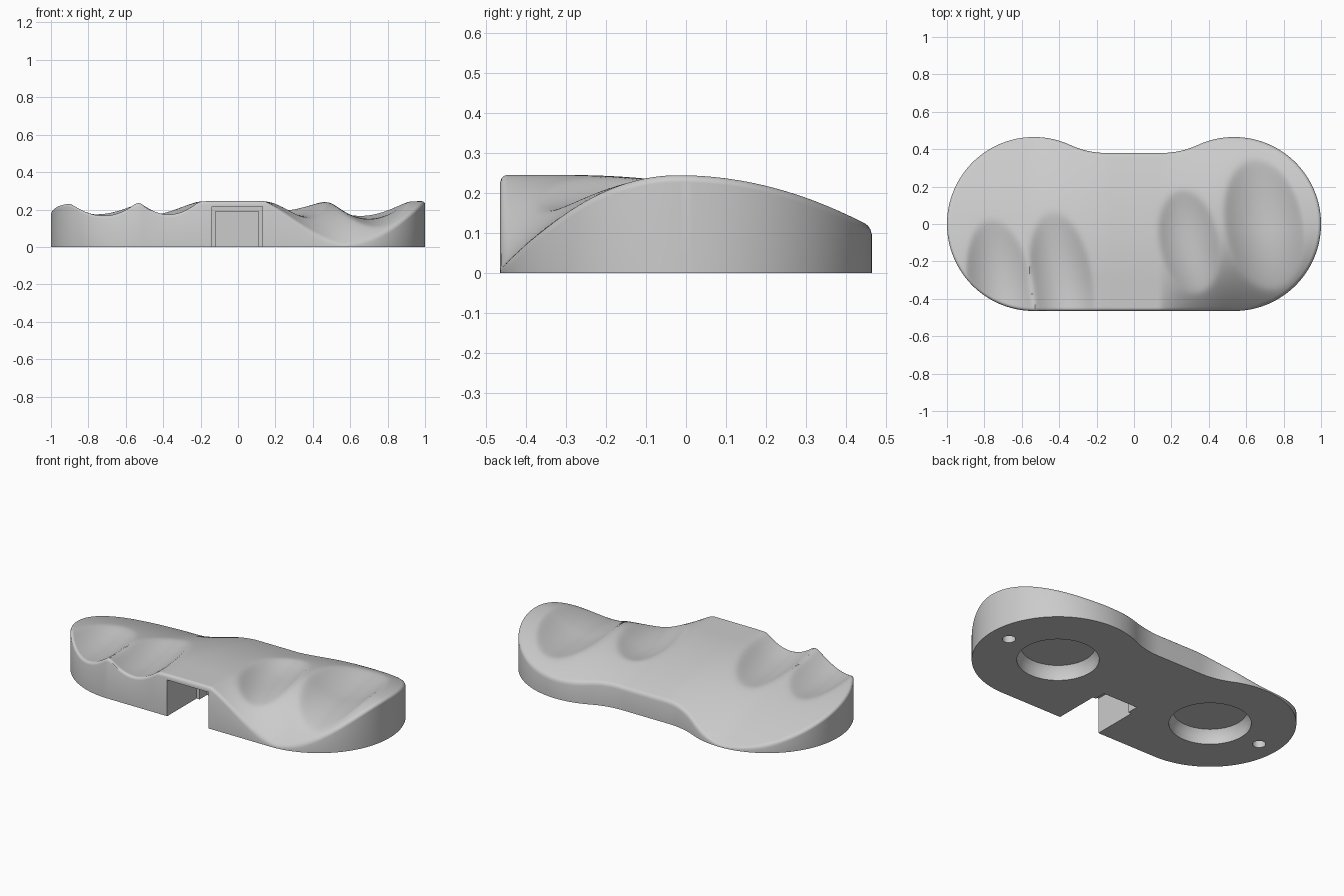
import bpy, bmesh
from math import sin, cos, pi, sqrt, hypot

if "Cube" in bpy.data.objects:
    bpy.data.objects.remove(bpy.data.objects["Cube"])

R, CX = 0.465, 0.535            # end lobe radius and centre
WAIST, FR, FX = 0.38, 0.449, 0.15   # rear waist line and its blending arc
TOP = 0.245
NX, NY = 180, 90

# Finger grooves: centre x, centre y, half width, half length, depth
GROOVES = [(-0.715, -0.34, 0.175, 0.36, 0.08),
           (-0.385, -0.32, 0.17, 0.38, 0.08),
           (0.295, -0.095, 0.16, 0.275, 0.068),
           (0.695, -0.005, 0.21, 0.35, 0.095)]


def ramp(v, a, b):
    return min(max((v - a) / (b - a), 0), 1)


def front_edge(x):
    return -sqrt(R * R - max(abs(x) - CX, 0) ** 2)


def back_edge(x):
    x = abs(x)
    if x < FX:
        return WAIST
    if x < 0.339:
        return WAIST + FR - sqrt(FR * FR - (x - FX) ** 2)
    return sqrt(R * R - (x - CX) ** 2)


def crown(y, apex, front, back):
    return TOP - (front if y < apex else back) * (y - apex) ** 2


def height(x, y):
    # Crown rolls from the front on one end to the middle on the other
    z = crown(y, -0.29, 0, 0.25)
    if x < 0:
        t = ramp(-x, 0.12, 0.58)
        s, end = t * t * (3 - 2 * t), crown(y, -0.474, 0, 0.267)
    else:
        s, end = sin(pi / 2 * ramp(x, 0.14, 0.6) ** 1.2), crown(y, -0.02, 1.19, 0.55)
    z += (end - z) * s
    # Grooves with softened rims
    for gx, gy, w, l, depth in GROOVES:
        u = (x - gx + 0.12 * (y - gy)) / w
        v = 1 - u * u - ((y - gy) / l) ** 2
        if v > -3:
            z -= depth * 0.5 * (v + sqrt(v * v + 0.02))
    # Rounded rim
    d = R - hypot(max(abs(x) - CX, 0), y)
    if y > 0 and abs(x) < CX:
        d = back_edge(x) - y
    z = max(z, 0.008)
    r = min(0.018, z * 0.4)
    if d < r:
        z -= r - sqrt(max(r * r - (r - max(d, 0)) ** 2, 0))
    return z


def make_object(name, bm):
    bmesh.ops.recalc_face_normals(bm, faces=bm.faces)
    mesh = bpy.data.meshes.new(name)
    bm.to_mesh(mesh)
    bm.free()
    ob = bpy.data.objects.new(name, mesh)
    bpy.context.collection.objects.link(ob)
    return ob


def cut(target, bm):
    cutter = make_object("cutter", bm)
    cutter.hide_render = True
    mod = target.modifiers.new("cut", 'BOOLEAN')
    mod.operation, mod.solver, mod.object = 'DIFFERENCE', 'EXACT', cutter
    bpy.context.view_layer.objects.active = target
    bpy.ops.object.modifier_apply(modifier=mod.name)
    bpy.data.objects.remove(cutter)


def box(x0, x1, y0, y1, z0, z1):
    bm = bmesh.new()
    bmesh.ops.create_cube(bm, size=1)
    for v in bm.verts:
        v.co = [a + (b - a) * (c + 0.5)
                for a, b, c in zip((x0, y0, z0), (x1, y1, z1), v.co)]
    return bm


def turned(x, profile, n=64):
    # Solid of revolution from (radius, height) pairs
    bm = bmesh.new()
    rings = [[bm.verts.new((x + r * cos(2 * pi * i / n), r * sin(2 * pi * i / n), z))
              for i in range(n)] for r, z in profile]
    for a, b in zip(rings, rings[1:]):
        for i in range(n):
            j = (i + 1) % n
            bm.faces.new((a[i], a[j], b[j], b[i]))
    bm.faces.new(rings[0])
    bm.faces.new(rings[-1])
    return bm


# Grip body: sculpted top, straight walls, flat base
bm = bmesh.new()
cols = []
for i in range(NX + 1):
    x = -0.9998 * cos(pi * i / NX)
    lo, hi = front_edge(x), back_edge(x)
    col = []
    for j in range(NY + 1):
        t = j / NY
        t = 0.35 * t + 0.65 * (1 - cos(pi * t)) / 2
        y = lo + (hi - lo) * t
        col.append(bm.verts.new((x, y, height(x, y))))
    cols.append(col)
for a, b in zip(cols, cols[1:]):
    for j in range(NY):
        bm.faces.new((a[j], b[j], b[j + 1], a[j + 1]))
rim = [e for e in bm.edges if e.is_boundary]
walls = bmesh.ops.extrude_edge_only(bm, edges=rim)["geom"]
for v in walls:
    if isinstance(v, bmesh.types.BMVert):
        v.co.z = 0
base = [e for e in walls if isinstance(e, bmesh.types.BMEdge) and e.is_boundary]
bmesh.ops.contextual_create(bm, geom=base)
grip = make_object("grip_body", bm)

# Front slot with a narrower inner pocket
cut(grip, box(-0.14, 0.13, -0.6, -0.19, -0.1, 0.215))
cut(grip, box(-0.12, 0.11, -0.3, -0.12, -0.1, 0.19))

# Round recesses and small screw holes in the base
for side in (-1, 1):
    cut(grip, turned(side * CX, [(0.222, -0.1), (0.222, 0.045), (0.2, 0.08)]))
    cut(grip, turned(side * 0.88, [(0.036, -0.1), (0.036, 0.05)], 32))

# Colour and shading
mat = bpy.data.materials.new("light_grey")
mat.use_nodes = True
mat.diffuse_color = (0.6, 0.6, 0.6, 1)
mat.node_tree.nodes["Principled BSDF"].inputs["Base Color"].default_value = mat.diffuse_color
grip.data.materials.clear()
grip.data.materials.append(mat)
for ob in bpy.context.selected_objects:
    ob.select_set(False)
grip.select_set(True)
bpy.context.view_layer.objects.active = grip
bpy.ops.object.shade_smooth_by_angle(angle=0.6)
